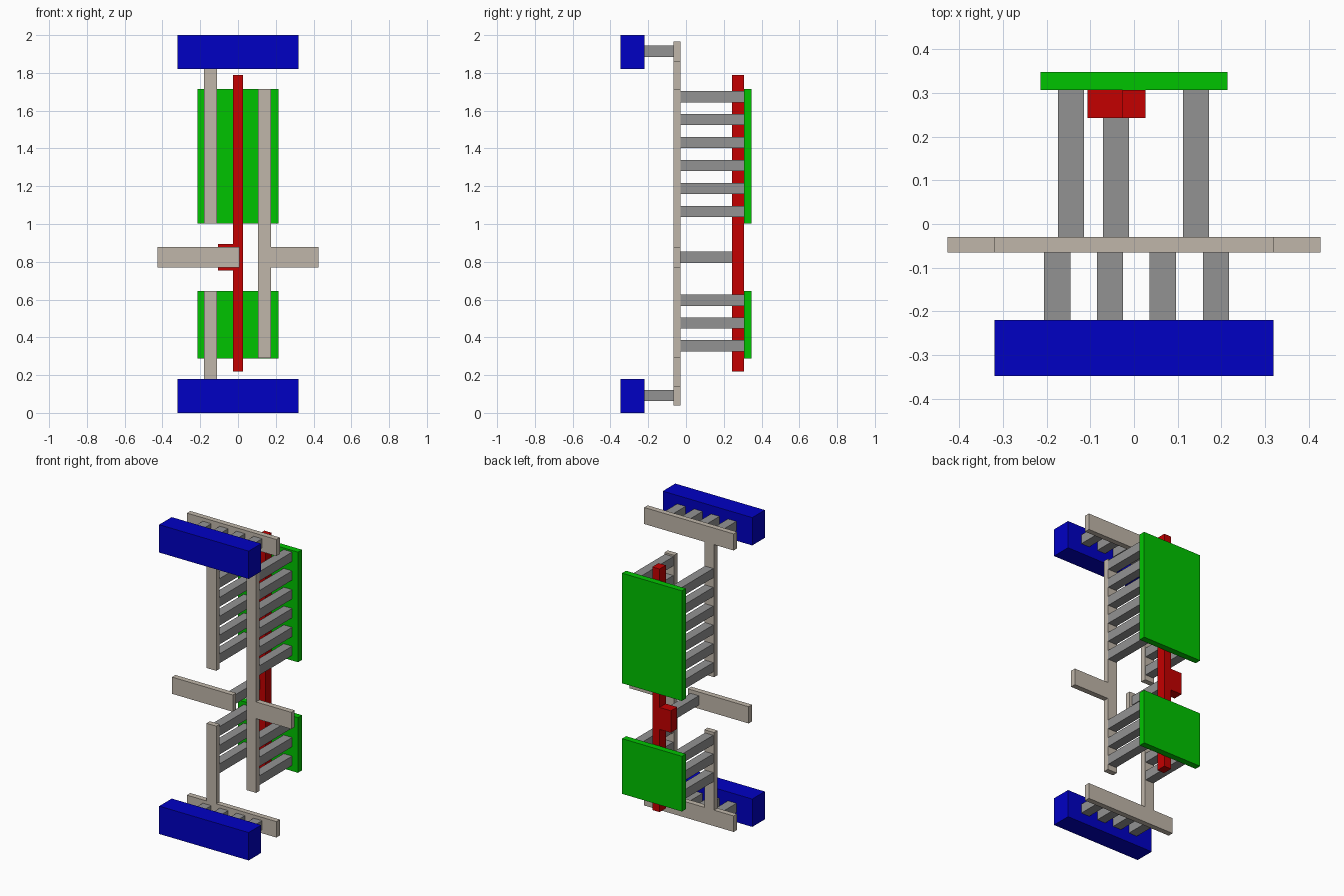
import bpy, bmesh

if "Cube" in bpy.data.objects:
    bpy.data.objects.remove(bpy.data.objects["Cube"])


def material(name, rgb):
    m = bpy.data.materials.new(name)
    m.diffuse_color = (*rgb, 1.0)
    m.use_nodes = True
    m.node_tree.nodes["Principled BSDF"].inputs["Base Color"].default_value = m.diffuse_color
    return m


BLUE = material("blue", (0.0, 0.0, 0.55))
BEIGE = material("beige", (0.53, 0.47, 0.40))
GRAY = material("gray", (0.29, 0.29, 0.29))
RED = material("red", (0.55, 0.0, 0.0))
GREEN = material("green", (0.0, 0.55, 0.0))


def plate(name, outline, y0, y1, mat):
    """Extrude an x-z outline from y0 back to y1."""
    bm = bmesh.new()
    face = bm.faces.new([bm.verts.new((x, y0, z)) for x, z in outline])
    ext = bmesh.ops.extrude_face_region(bm, geom=[face])
    verts = [g for g in ext["geom"] if isinstance(g, bmesh.types.BMVert)]
    bmesh.ops.translate(bm, vec=(0, y1 - y0, 0), verts=verts)
    bmesh.ops.recalc_face_normals(bm, faces=bm.faces)
    me = bpy.data.meshes.new(name)
    bm.to_mesh(me)
    bm.free()
    me.materials.append(mat)
    ob = bpy.data.objects.new(name, me)
    bpy.context.collection.objects.link(ob)


def box(name, x0, x1, y0, y1, z0, z1, mat):
    plate(name, [(x0, z0), (x1, z0), (x1, z1), (x0, z1)], y0, y1, mat)


# Layer depths, front to back
UPPER = (-0.348, -0.22)
METAL = (-0.065, -0.03)
GATE = (0.243, 0.307)
DIFF = (0.307, 0.348)
R = 0.03  # half width of a contact post

# Front rails
box("bottom_front_rail", -0.32, 0.32, *UPPER, 0, 0.18, BLUE)
box("top_front_rail", -0.32, 0.32, *UPPER, 1.82, 2, BLUE)

# Short posts joining front rails to the metal rails
for label, z in (("bottom", 0.092), ("top", 1.915)):
    for i, x in enumerate((-0.176, -0.055, 0.066, 0.188)):
        box(f"{label}_rail_post_{i}", x - R, x + R, UPPER[1], METAL[0],
            z - R, z + R, GRAY)

# Metal T rails with their stems on the left
plate("top_metal_rail", [(-0.32, 1.86), (-0.18, 1.86), (-0.18, 1.003),
      (-0.11, 1.003), (-0.11, 1.86), (0.32, 1.86), (0.32, 1.967),
      (-0.32, 1.967)], *METAL, BEIGE)
plate("bottom_metal_rail", [(-0.32, 0.04), (0.32, 0.04), (0.32, 0.143),
      (-0.11, 0.143), (-0.11, 0.645), (-0.18, 0.645), (-0.18, 0.143),
      (-0.32, 0.143)], *METAL, BEIGE)

# Right column with its arm, and the separate left arm
plate("right_metal_column", [(0.106, 0.29), (0.175, 0.29), (0.175, 0.77),
      (0.427, 0.77), (0.427, 0.878), (0.175, 0.878), (0.175, 1.715),
      (0.106, 1.715)], *METAL, BEIGE)
box("left_metal_arm", -0.427, 0.008, *METAL, 0.77, 0.878, BEIGE)

# Red bar with side pad
plate("gate_bar", [(-0.026, 0.218), (0.026, 0.218), (0.026, 1.79),
      (-0.026, 1.79), (-0.026, 0.895), (-0.107, 0.895), (-0.107, 0.753),
      (-0.026, 0.753)], *GATE, RED)
box("gate_post", -0.071, -0.011, METAL[1], GATE[0], 0.794, 0.854, GRAY)

# Green back plates
box("lower_back_plate", -0.214, 0.214, *DIFF, 0.288, 0.645, GREEN)
box("upper_back_plate", -0.214, 0.214, *DIFF, 1.003, 1.715, GREEN)

# Long posts from metal to the back plates
heights = [0.355 + 0.1205 * i for i in range(3)] + [1.066 + 0.1217 * i for i in range(6)]
for side, x in (("left", -0.144), ("right", 0.142)):
    for i, z in enumerate(heights):
        box(f"{side}_long_post_{i}", x - R, x + R, METAL[1], DIFF[0],
            z - R, z + R, GRAY)
